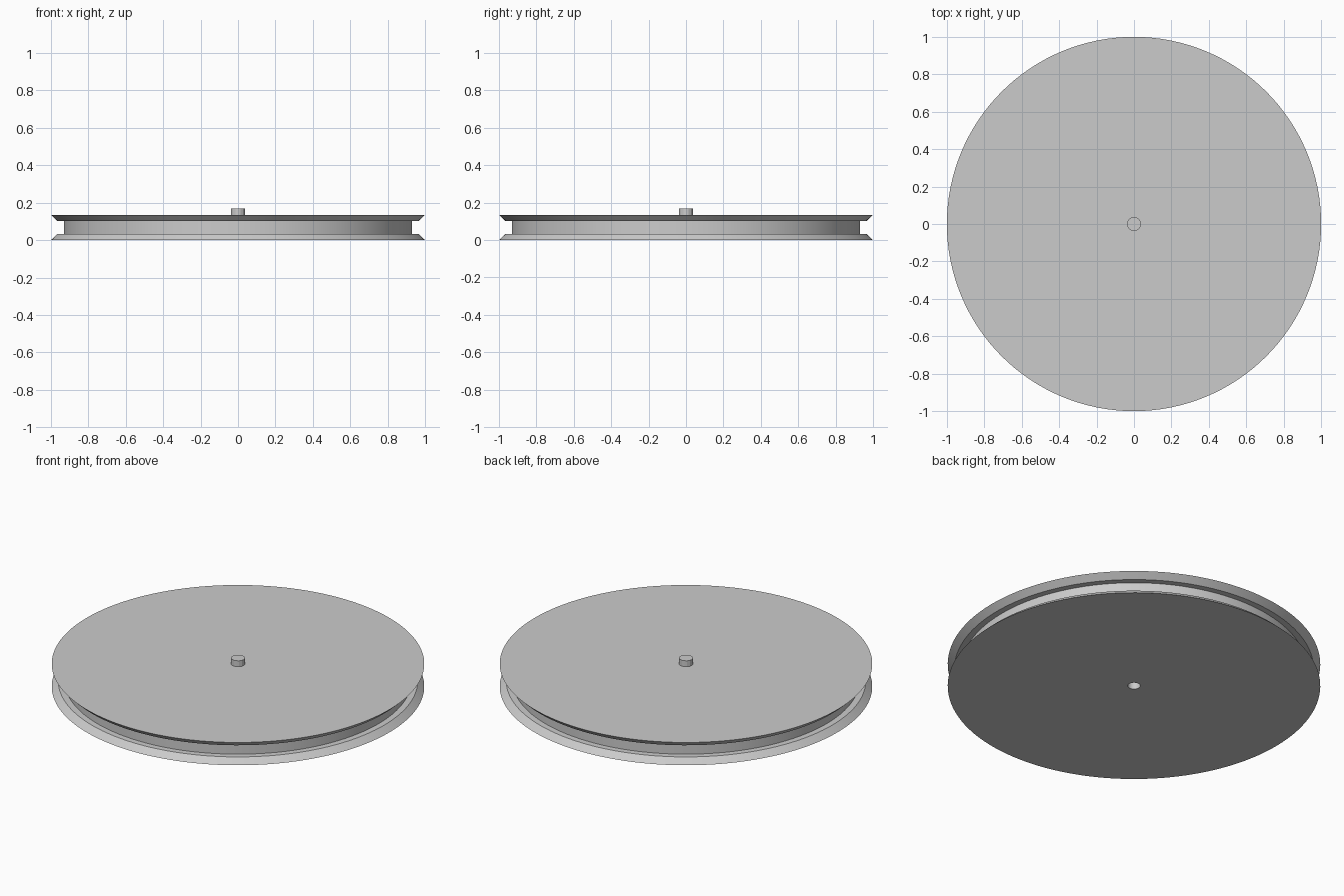
import bpy, bmesh, math

if "Cube" in bpy.data.objects:
    bpy.data.objects.remove(bpy.data.objects["Cube"])

grey = bpy.data.materials.new("plain grey")
grey.diffuse_color = (0.6, 0.6, 0.6, 1)
grey.use_nodes = True
grey.node_tree.nodes["Principled BSDF"].inputs["Base Color"].default_value = grey.diffuse_color


def lathe(name, profile, sides, smooth):
    """Spin an (r, z) profile, axis to axis, into a closed solid."""
    bm = bmesh.new()
    rings = []
    for r, z in profile:
        if r == 0:
            rings.append([bm.verts.new((0, 0, z))] * sides)
        else:
            rings.append([bm.verts.new((r * math.cos(math.tau * i / sides),
                                        r * math.sin(math.tau * i / sides), z))
                          for i in range(sides)])
    for a, b in zip(rings, rings[1:]):
        for i in range(sides):
            j = (i + 1) % sides
            quad = list(dict.fromkeys((a[i], a[j], b[j], b[i])))
            bm.faces.new(quad)
    bmesh.ops.recalc_face_normals(bm, faces=bm.faces)
    mesh = bpy.data.meshes.new(name)
    bm.to_mesh(mesh)
    bm.free()
    mesh.materials.append(grey)
    obj = bpy.data.objects.new(name, mesh)
    bpy.context.collection.objects.link(obj)
    if smooth:
        bpy.ops.object.select_all(action='DESELECT')
        obj.select_set(True)
        bpy.context.view_layer.objects.active = obj
        bpy.ops.object.shade_smooth_by_angle(angle=math.radians(20))
    return obj


# Grooved wheel with bevelled rims and a socket underneath
lathe("grooved_wheel", [
    (0, 0.04), (0.034, 0.04), (0.034, 0), (1, 0), (0.965, 0.033),
    (0.93, 0.033), (0.93, 0.102), (0.965, 0.102), (1, 0.135), (0, 0.135),
], 128, True)

# Small centre peg on the top face
lathe("centre_peg", [(0, 0.13), (0.038, 0.13), (0.038, 0.17), (0, 0.17)], 16, False)
